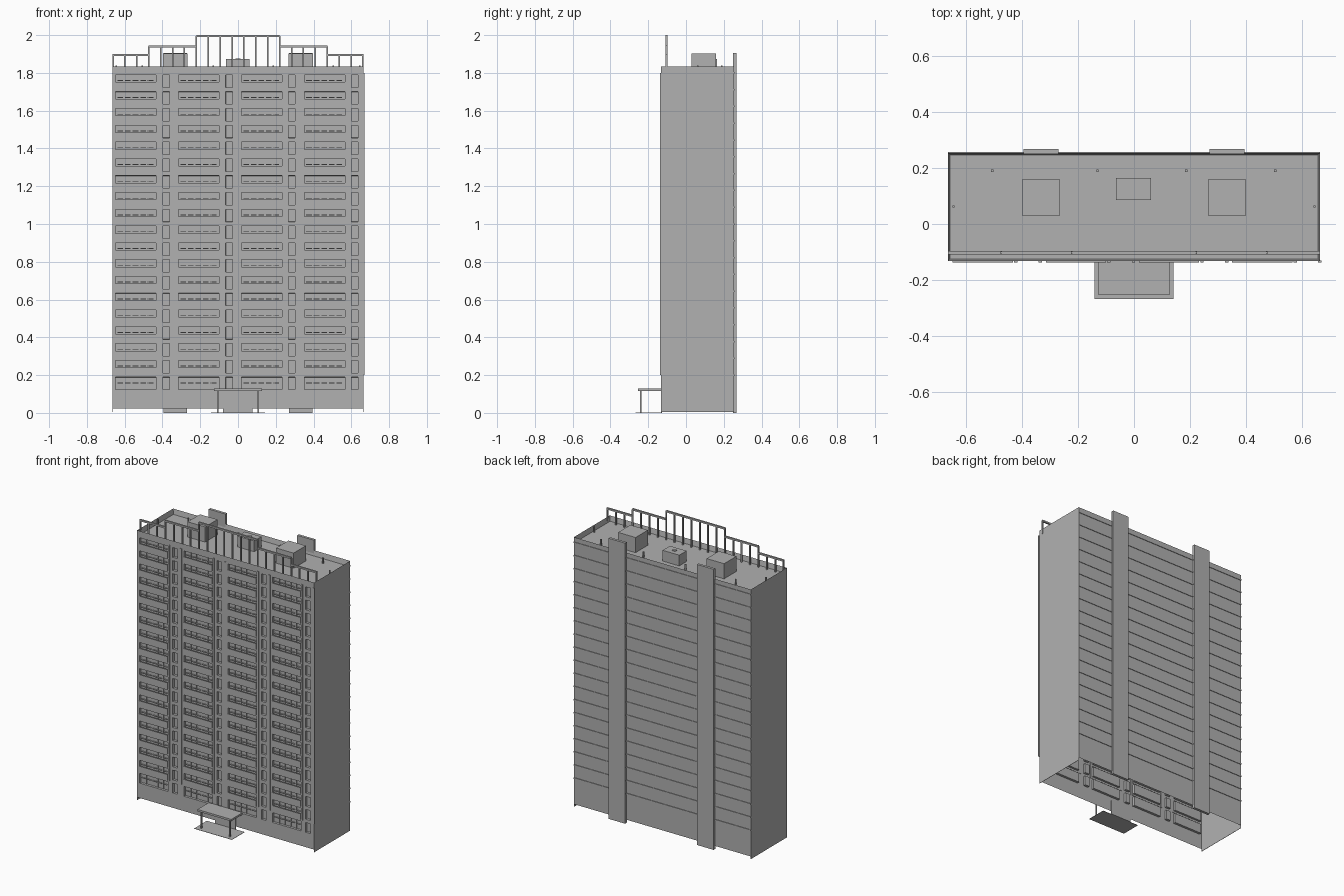
import bpy, bmesh
from mathutils import Matrix, Vector

cube = bpy.data.objects.get("Cube")
if cube:
    bpy.data.objects.remove(cube, do_unlink=True)

grey = bpy.data.materials.new("concrete_grey")
grey.use_nodes = True
COLOUR = (0.44, 0.44, 0.44, 1)
grey.diffuse_color = COLOUR
grey.node_tree.nodes["Principled BSDF"].inputs["Base Color"].default_value = COLOUR

HALF, FRONT, BACK = 0.665, -0.132, 0.254
BASE, TOP, ROOF = 0.022, 1.835, 1.80
FLOOR = 0.0889
FLOORS = 20
UNIT = 0.333
BAY = 0.215


def finish(name, bm):
    mesh = bpy.data.meshes.new(name)
    bm.to_mesh(mesh)
    bm.free()
    mesh.materials.append(grey)
    obj = bpy.data.objects.new(name, mesh)
    bpy.context.collection.objects.link(obj)
    return obj


def add_box(bm, x0, x1, y0, y1, z0, z1):
    lo, hi = Vector((x0, y0, z0)), Vector((x1, y1, z1))
    matrix = Matrix.Translation((lo + hi) / 2) @ Matrix.Diagonal((*(hi - lo), 1))
    return bmesh.ops.create_cube(bm, size=1, matrix=matrix)["verts"]


def boxes(name, items):
    bm = bmesh.new()
    for item in items:
        add_box(bm, *item)
    return finish(name, bm)


def floor_z(i):
    return BASE + i * FLOOR


# Open-bottomed shell: side walls, back wall and sunken roof with parapet
bm = bmesh.new()
add_box(bm, -HALF, HALF, FRONT, BACK, BASE, TOP)
bm.normal_update()
bmesh.ops.delete(bm, geom=[f for f in bm.faces if f.normal.z < -0.5 or f.normal.y < -0.5],
                 context="FACES_ONLY")
top = [f for f in bm.faces if f.normal.z > 0.5]
bmesh.ops.inset_individual(bm, faces=top, thickness=0.01)
bmesh.ops.translate(bm, verts=top[0].verts, vec=(0, 0, ROOF - TOP))
finish("building_shell", bm)

# Front wall: a grid of cells, with balcony bays and small windows set back
bm = bmesh.new()
xs = [-HALF]
for u in range(4):
    start = -0.648 + u * UNIT
    xs += [start, start + BAY, start + BAY + 0.035, start + BAY + 0.07]
xs.append(HALF)
zs = [BASE]
for i in range(1, FLOORS):
    zs += [floor_z(i), floor_z(i) + 0.012, floor_z(i) + 0.078]
zs += [ROOF, TOP]
grid = [[bm.verts.new((x, FRONT, z)) for x in xs] for z in zs]
recess = []
for r in range(len(zs) - 1):
    for c in range(len(xs) - 1):
        face = bm.faces.new((grid[r][c], grid[r][c + 1], grid[r + 1][c + 1], grid[r + 1][c]))
        in_row = r % 3 == 2 and r < len(zs) - 2
        if in_row and c % 4 in (1, 3) and c > 0:
            recess.append(face)
bm.normal_update()
bmesh.ops.inset_individual(bm, faces=recess, thickness=0.0005)
for face in recess:
    bmesh.ops.translate(bm, verts=face.verts, vec=(0, 0.016, 0))
finish("front_wall", bm)

# Balcony fronts, window sills and mullions, repeated per flat
fronts, sills, mullions = [], [], []
for i in range(1, FLOORS):
    z = floor_z(i)
    for u in range(4):
        x = -0.648 + u * UNIT
        if i > 1:
            fronts.append((x, x + BAY, -0.137, FRONT + 0.002, z, z + 0.04))
        for p in range(5):
            px = x + 0.01 + p * 0.04
            sills.append((px, px + 0.03, FRONT + 0.008, FRONT + 0.016, z + 0.046, z + 0.05))
        for p in range(1, 5):
            px = x + p * BAY / 5
            mullions.append((px - 0.002, px + 0.002, FRONT + 0.012, FRONT + 0.016,
                             z + 0.012, z + 0.078))
boxes("balcony_fronts", fronts)
boxes("window_sills", sills)
boxes("window_mullions", mullions)

# Slim vertical ribs beside each bay
ribs = []
for u in range(4):
    for x in (-0.648 + u * UNIT + BAY + 0.004, -0.648 + u * UNIT + BAY + 0.092):
        ribs.append((x, x + 0.012, -0.137, FRONT + 0.002, floor_z(2), ROOF))
boxes("front_ribs", ribs)

# Narrow floor ledges along the back wall
boxes("back_ledges", [(-HALF, HALF, BACK - 0.001, BACK + 0.004, floor_z(i) - 0.004, floor_z(i) + 0.004)
                      for i in range(2, FLOORS + 1)])

# Mirrored parts: back shafts, roof housings and side skirts
shafts, housings, skirts = [], [], []
for s in (-1, 1):
    def pair(a, b):
        return sorted((s * a, s * b))
    shafts.append((*pair(0.27, 0.395), 0.25, 0.268, 0, 1.905))
    housings.append((*pair(0.267, 0.398), 0.028, 0.16, ROOF, 1.903))
    skirts.append((*pair(HALF - 0.002, HALF), FRONT, BACK, 0.004, BASE))
boxes("back_shafts", shafts)
boxes("roof_housings", housings)
boxes("side_skirts", skirts)
boxes("roof_hatch", [(-0.064, 0.061, 0.086, 0.164, ROOF, 1.873),
                     (-0.012, 0.012, 0.115, 0.135, 1.873, 1.877)])

# Small roof vents
boxes("roof_vents", [(x - 0.004, x + 0.004, y - 0.004, y + 0.004, ROOF, 1.84)
                     for x, y in ((-0.507, 0.19), (-0.13, 0.19), (0.187, 0.19),
                                  (0.505, 0.19), (-0.645, 0.063), (0.645, 0.063))])

# Stepped roof railing: posts at even spacing and a beam on each step
RAIL_Y, GAP = -0.103, 0.063
steps = [(0.2205, 2.0), (0.4725, 1.945), (HALF, 1.9)]
posts, beams = [], []
for s in (-1, 1):
    for k in range(11):
        x = s * (GAP / 2 + k * GAP)
        height = next(h for limit, h in steps if abs(x) <= limit + 0.002)
        posts.append((x - 0.004, x + 0.004, RAIL_Y - 0.005, RAIL_Y + 0.005, ROOF, height - 0.005))
    inner = 0
    for limit, height in steps:
        x0, x1 = sorted((s * inner, s * limit))
        beams.append((x0, x1, RAIL_Y - 0.006, RAIL_Y + 0.006, height - 0.011, height))
        inner = limit
boxes("railing_posts", posts)
boxes("railing_beams", beams)

# Entrance: ground plate, canopy on two posts, door
boxes("entrance_plate", [(-0.142, 0.142, -0.268, FRONT, 0, 0.002)])
boxes("entrance_canopy", [(-0.127, 0.127, -0.254, FRONT, 0.117, 0.13)])
boxes("canopy_posts", [(x - 0.004, x + 0.004, -0.244, -0.236, 0, 0.12) for x in (-0.107, 0.107)])
boxes("entrance_door", [(-0.08, 0.076, FRONT - 0.001, FRONT + 0.004, 0, 0.1)])
